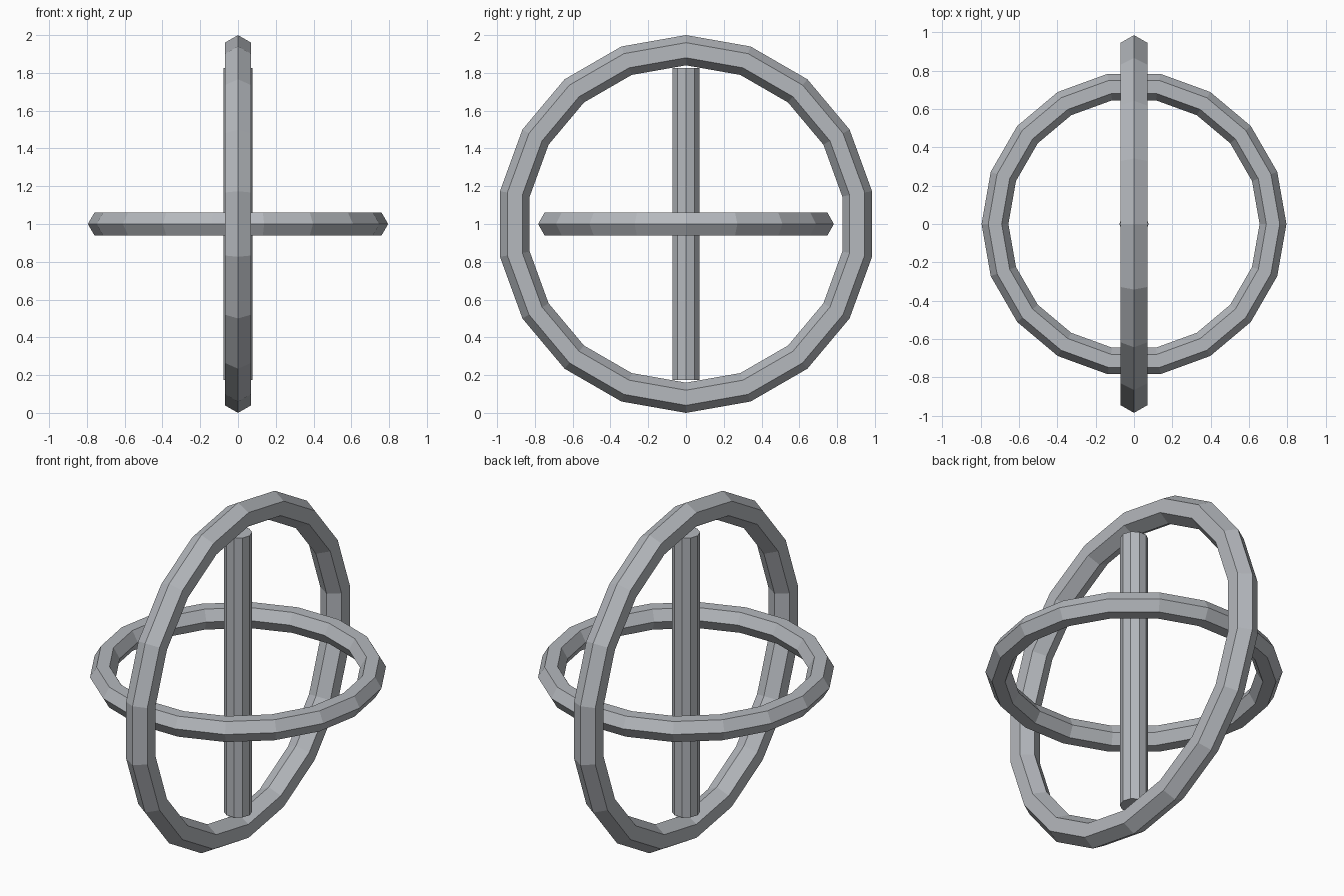
import bpy
import math

cube = bpy.data.objects.get("Cube")
if cube:
    bpy.data.objects.remove(cube, do_unlink=True)

# One cool grey metal for every part
COLOUR = (0.46, 0.48, 0.51, 1.0)
metal = bpy.data.materials.new("cool grey metal")
metal.use_nodes = True
metal.diffuse_color = COLOUR
metal.node_tree.nodes["Principled BSDF"].inputs["Base Color"].default_value = COLOUR


def finish(name):
    part = bpy.context.object
    part.name = name
    part.data.materials.append(metal)
    bpy.ops.object.shade_flat()


def ring(name, radius, thickness, tilt):
    bpy.ops.mesh.primitive_torus_add(
        location=(0, 0, 1), rotation=(0, tilt, 0),
        major_segments=18, minor_segments=6,
        major_radius=radius, minor_radius=thickness)
    finish(name)


# Upright outer ring and level inner ring, hexagonal in section
ring("upright_ring", 0.92, 0.08, math.pi / 2)
ring("level_ring", 0.725, 0.07, 0)

# Ten-sided central rod, first corner on the x axis
bpy.ops.mesh.primitive_cylinder_add(
    vertices=10, radius=0.076, depth=1.65,
    location=(0, 0, 1), rotation=(0, 0, math.pi / 2))
finish("central_rod")
